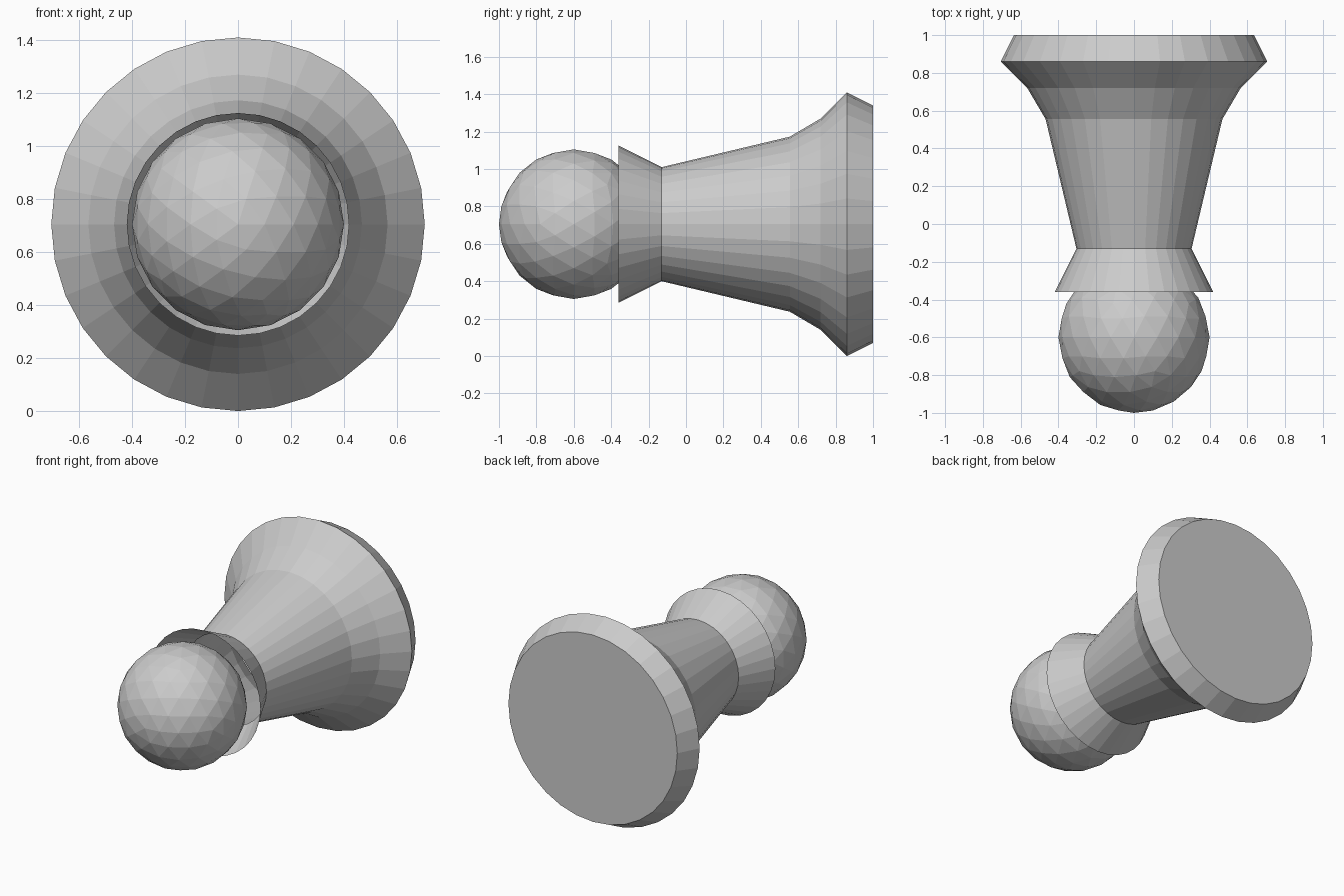
import bpy, bmesh
from math import cos, sin, pi

if "Cube" in bpy.data.objects:
    bpy.data.objects.remove(bpy.data.objects["Cube"])

SIDES = 32
AXIS_Z = 0.705  # height of the lying axis

# (y, radius) from the base to the open collar rim
PROFILE = [(1.0, 0.635), (0.86, 0.705), (0.72, 0.565), (0.555, 0.468),
           (-0.13, 0.305), (-0.36, 0.42)]


def to_object(name, bm):
    mesh = bpy.data.meshes.new(name)
    bm.to_mesh(mesh)
    bm.free()
    obj = bpy.data.objects.new(name, mesh)
    obj.location.z = AXIS_Z
    bpy.context.collection.objects.link(obj)
    return obj


def lathe(name, profile):
    """Flat-faced turning around the y axis, capped at its first ring only."""
    bm = bmesh.new()
    rings = [[bm.verts.new((r * sin(2 * pi * i / SIDES), y, r * cos(2 * pi * i / SIDES)))
              for i in range(SIDES)] for y, r in profile]
    for a, b in zip(rings, rings[1:]):
        for i in range(SIDES):
            j = (i + 1) % SIDES
            bm.faces.new((a[i], a[j], b[j], b[i]))
    bm.faces.new(rings[0])
    bmesh.ops.recalc_face_normals(bm, faces=bm.faces)
    return to_object(name, bm)


# Flared base, tapering stem and open collar
lathe("body", PROFILE)

# Faceted ball head, pole pointing forward
bm = bmesh.new()
bmesh.ops.create_icosphere(bm, subdivisions=3, radius=0.4)
head = to_object("head", bm)
head.location.y = -0.6
head.rotation_euler.x = pi / 2
